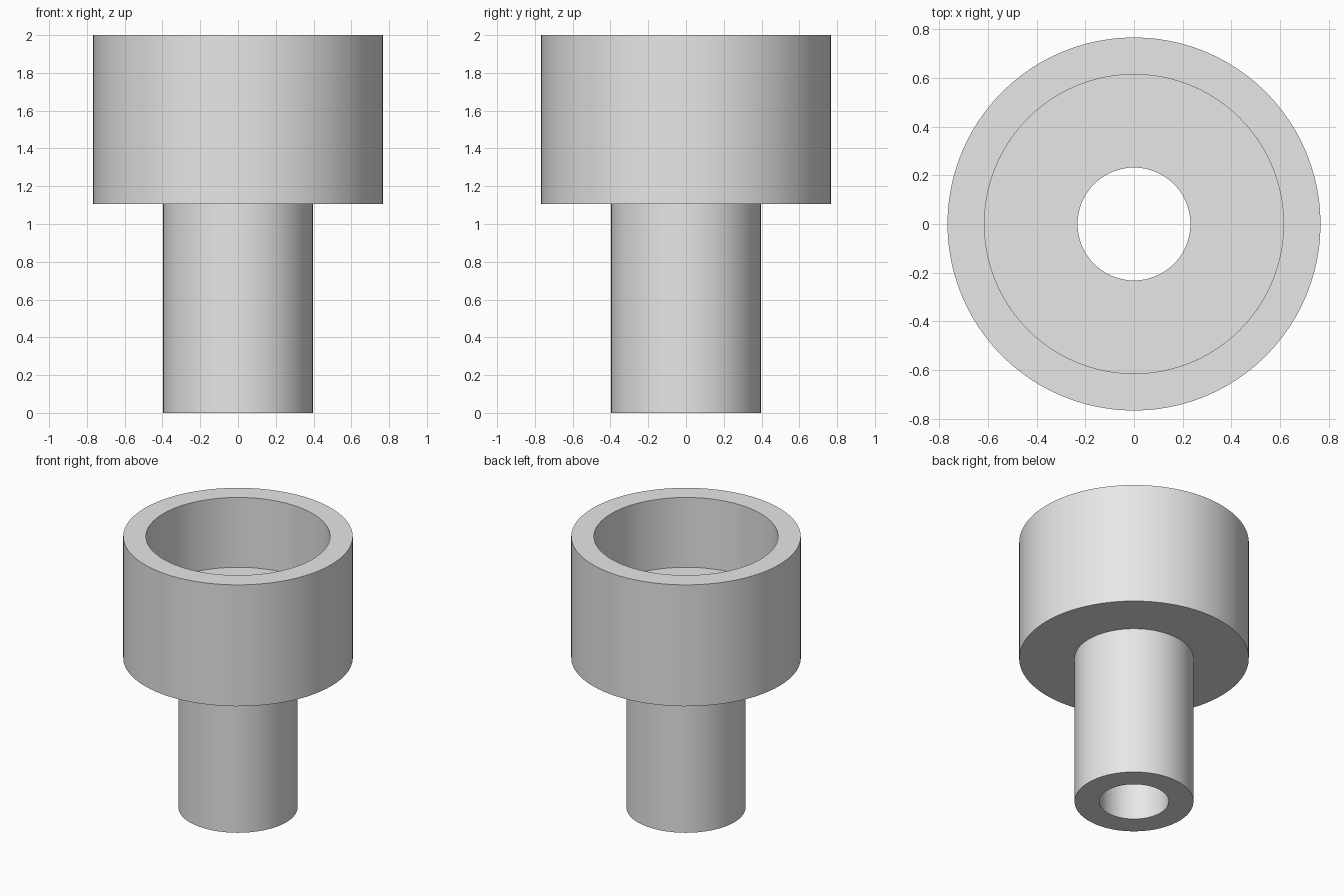
import bpy
import bmesh
import math

if "Cube" in bpy.data.objects:
    bpy.data.objects.remove(bpy.data.objects["Cube"])

SIDES = 96

grey = bpy.data.materials.new("plain grey")
grey.diffuse_color = (0.8, 0.8, 0.8, 1.0)
grey.use_nodes = True
grey.node_tree.nodes["Principled BSDF"].inputs["Base Color"].default_value = grey.diffuse_color


def lathe(name, profile):
    """Revolve a closed (radius, height) profile around the z axis."""
    bm = bmesh.new()
    rings = []
    for i in range(SIDES):
        a = 2 * math.pi * i / SIDES
        rings.append([bm.verts.new((r * math.cos(a), r * math.sin(a), z))
                      for r, z in profile])
    n = len(profile)
    for i in range(SIDES):
        here, there = rings[i], rings[(i + 1) % SIDES]
        for j in range(n):
            k = (j + 1) % n
            bm.faces.new((here[j], there[j], there[k], here[k]))
    bmesh.ops.recalc_face_normals(bm, faces=bm.faces)
    mesh = bpy.data.meshes.new(name)
    bm.to_mesh(mesh)
    bm.free()
    mesh.materials.append(grey)
    obj = bpy.data.objects.new(name, mesh)
    bpy.context.collection.objects.link(obj)
    bpy.context.view_layer.objects.active = obj
    obj.select_set(True)
    bpy.ops.object.shade_smooth_by_angle(angle=math.radians(30))
    obj.select_set(False)
    return obj


BORE, STEM, CUP_IN, CUP_OUT = 0.232, 0.397, 0.615, 0.767
SHOULDER, FLOOR, TOP = 1.105, 1.485, 2.0

# Hollow stem, shoulder, cup wall, rim, recessed floor and through bore
lathe("stepped_socket", [
    (BORE, 0), (STEM, 0),
    (STEM, SHOULDER), (CUP_OUT, SHOULDER),
    (CUP_OUT, TOP), (CUP_IN, TOP),
    (CUP_IN, FLOOR), (BORE, FLOOR),
])
